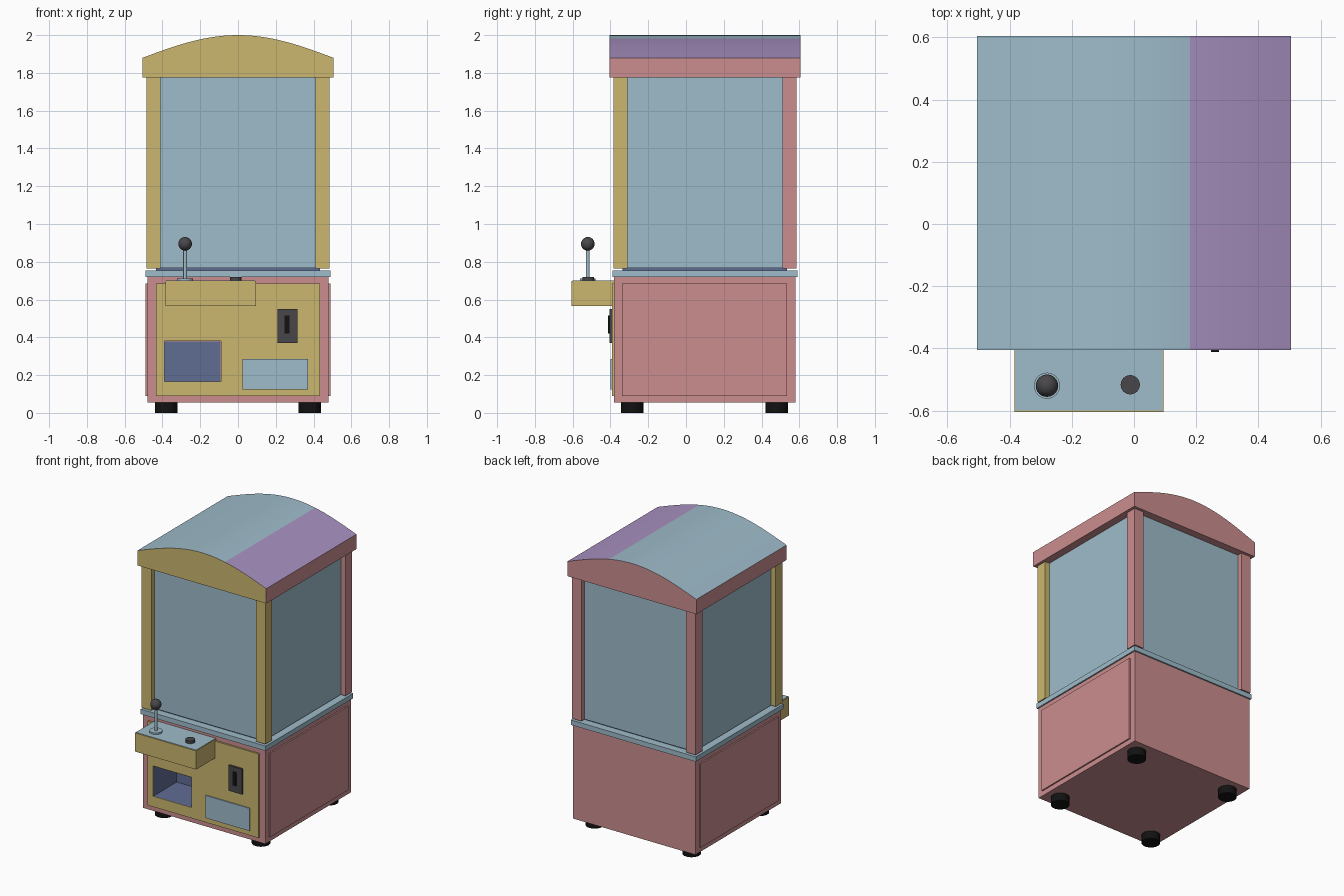
import bpy, bmesh, math

if "Cube" in bpy.data.objects:
    bpy.data.objects.remove(bpy.data.objects["Cube"])


def mat(name, r, g, b):
    m = bpy.data.materials.new(name)
    m.diffuse_color = (r, g, b, 1)
    m.use_nodes = True
    m.node_tree.nodes["Principled BSDF"].inputs["Base Color"].default_value = m.diffuse_color
    return m


YELLOW = mat("mustard", 0.60, 0.475, 0.16)
RED = mat("dusty red", 0.60, 0.27, 0.275)
BLUE = mat("pale blue", 0.345, 0.505, 0.595)
PURPLE = mat("lilac", 0.40, 0.285, 0.54)
NAVY = mat("slate blue", 0.118, 0.155, 0.295)
GREY = mat("charcoal", 0.065, 0.062, 0.068)
BLACK = mat("black", 0.006, 0.006, 0.006)


def finish(name, bm, *mats):
    me = bpy.data.meshes.new(name)
    bm.to_mesh(me)
    bm.free()
    for m in mats:
        me.materials.append(m)
    ob = bpy.data.objects.new(name, me)
    bpy.context.collection.objects.link(ob)
    return ob


def box(name, x, y, z, m):
    """Box from (min, max) pairs."""
    bm = bmesh.new()
    bmesh.ops.create_cube(bm, size=1)
    for v in bm.verts:
        v.co = [p[0] if c < 0 else p[1] for c, p in zip(v.co, (x, y, z))]
    return finish(name, bm, m)


def smooth(ob):
    bpy.ops.object.select_all(action='DESELECT')
    ob.select_set(True)
    bpy.context.view_layer.objects.active = ob
    bpy.ops.object.shade_smooth_by_angle(angle=math.radians(35))
    return ob


def disc(name, x, y, z0, z1, r, m, seg=24):
    bpy.ops.mesh.primitive_cylinder_add(vertices=seg, radius=r, depth=z1 - z0,
                                        location=(x, y, (z0 + z1) / 2))
    ob = bpy.context.object
    ob.name = name
    ob.data.materials.append(m)
    return smooth(ob)


# Lower cabinet and front panel, with the prize opening cut through both
body = box("cabinet_body", (-0.48, 0.48), (-0.38, 0.58), (0.055, 0.72), RED)
panel = box("front_panel", (-0.435, 0.435), (-0.392, -0.375), (0.09, 0.685), YELLOW)
cutter = box("opening_cutter", (-0.39, -0.09), (-0.5, -0.13), (0.165, 0.38), NAVY)
for ob in (body, panel):
    mod = ob.modifiers.new("opening", 'BOOLEAN')
    mod.operation = 'DIFFERENCE'
    mod.solver = 'EXACT'
    mod.object = cutter
    bpy.context.view_layer.objects.active = ob
    bpy.ops.object.modifier_apply(modifier=mod.name)
bpy.data.objects.remove(cutter)

# Lining of the prize opening: inward-facing box, open at the front
liner = box("prize_chute", (-0.388, -0.092), (-0.3915, -0.132), (0.167, 0.378), NAVY)
bm = bmesh.new()
bm.from_mesh(liner.data)
bm.normal_update()
bmesh.ops.delete(bm, geom=[f for f in bm.faces if f.normal.y < -0.9], context='FACES')
bmesh.ops.reverse_faces(bm, faces=bm.faces)
bm.to_mesh(liner.data)
bm.free()

# Raised side panels
for side, s in (("left", -1), ("right", 1)):
    box(side + "_side_panel", tuple(sorted((s * 0.475, s * 0.49))),
        (-0.34, 0.535), (0.09, 0.685), RED)

# Coin plate, slot and flap
box("coin_plate", (0.21, 0.315), (-0.405, -0.385), (0.37, 0.55), GREY)
box("coin_slot", (0.247, 0.273), (-0.412, -0.40), (0.42, 0.515), BLACK)
box("service_flap", (0.025, 0.37), (-0.40, -0.385), (0.125, 0.285), BLUE)

# Feet
for x in (-0.38, 0.38):
    for y in (-0.285, 0.48):
        disc("foot", x, y, 0, 0.056, 0.06, BLACK)

# Waist trim, floor plate and glass
box("waist_trim", (-0.49, 0.49), (-0.39, 0.59), (0.72, 0.755), BLUE)
box("display_floor", (-0.435, 0.435), (-0.335, 0.535), (0.75, 0.768), NAVY)
box("glass", (-0.45, 0.45), (-0.35, 0.55), (0.766, 1.78), BLUE)

# Corner posts
for x in (-0.485, 0.41):
    box("front_post", (x, x + 0.075), (-0.385, -0.31), (0.765, 1.776), YELLOW)
    box("back_post", (x, x + 0.075), (0.51, 0.585), (0.765, 1.776), RED)

# Arched roof: profile extruded front to back, coloured by face direction
N, HW = 28, 0.505
profile = [(-HW, 1.775)]
for i in range(N + 1):
    t = -1 + 2 * i / N
    profile.append((HW * t, 1.88 + 0.12 * math.cos(t * math.pi / 2)))
profile.append((HW, 1.775))
bm = bmesh.new()
front = bm.faces.new([bm.verts.new((x, -0.405, z)) for x, z in profile])
ext = bmesh.ops.extrude_face_region(bm, geom=[front], use_keep_orig=True)
for v in ext["geom"]:
    if isinstance(v, bmesh.types.BMVert):
        v.co.y = 0.605
bmesh.ops.recalc_face_normals(bm, faces=bm.faces)
bm.normal_update()
for f in bm.faces:
    if f.normal.y < -0.9:
        f.material_index = 1
    elif f.normal.z > 0.5:
        f.material_index = 3 if f.calc_center_median().x > 0.18 else 2
smooth(finish("roof", bm, RED, YELLOW, BLUE, PURPLE))

# Control shelf with joystick and button
box("control_shelf", (-0.385, 0.095), (-0.605, -0.38), (0.565, 0.697), YELLOW)
box("control_top", (-0.381, 0.091), (-0.60, -0.38), (0.69, 0.70), BLUE)
disc("joystick_base", -0.28, -0.52, 0.698, 0.711, 0.042, BLUE)
disc("joystick_shaft", -0.28, -0.52, 0.70, 0.88, 0.01, BLUE, 16)
disc("button", -0.012, -0.517, 0.698, 0.72, 0.031, GREY)
bpy.ops.mesh.primitive_uv_sphere_add(segments=24, ring_count=16, radius=0.036,
                                     location=(-0.28, -0.52, 0.895))
ball = bpy.context.object
ball.name = "joystick_ball"
ball.data.materials.append(GREY)
smooth(ball)
